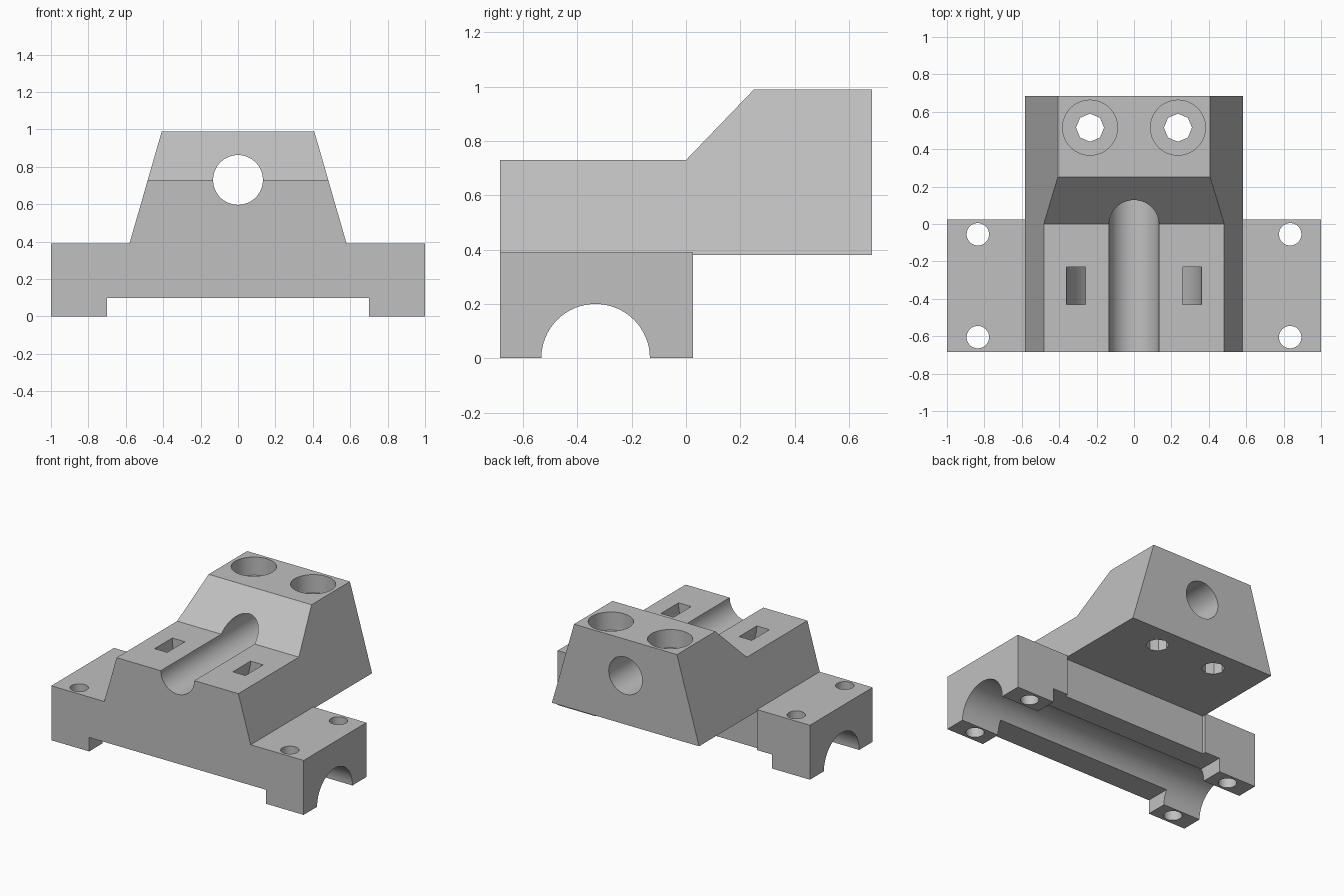
import bpy
import bmesh
from math import sin, cos, pi, radians
from mathutils import Vector

default_cube = bpy.data.objects.get("Cube")
if default_cube:
    bpy.data.objects.remove(default_cube, do_unlink=True)

grey = bpy.data.materials.new("plain grey")
grey.use_nodes = True
grey.diffuse_color = (0.53, 0.53, 0.53, 1)
grey.node_tree.nodes["Principled BSDF"].inputs["Base Color"].default_value = grey.diffuse_color


def prism(name, axis, outline, start, end):
    """Extrude a closed outline along x, y or z; the outline uses the other two axes in order."""
    def place(p, d):
        u, v = p
        return {"x": (d, u, v), "y": (u, d, v), "z": (u, v, d)}[axis]
    bm = bmesh.new()
    face = bm.faces.new([bm.verts.new(place(p, start)) for p in outline])
    top = bmesh.ops.extrude_face_region(bm, geom=[face])["geom"]
    shift = Vector(place((0, 0), end - start))
    bmesh.ops.translate(bm, vec=shift, verts=[g for g in top if isinstance(g, bmesh.types.BMVert)])
    bmesh.ops.recalc_face_normals(bm, faces=bm.faces)
    mesh = bpy.data.meshes.new(name)
    bm.to_mesh(mesh)
    bm.free()
    mesh.materials.append(grey)
    obj = bpy.data.objects.new(name, mesh)
    bpy.context.collection.objects.link(obj)
    return obj


def rect(u0, u1, v0, v1):
    return [(u0, v0), (u1, v0), (u1, v1), (u0, v1)]


def arc(u, v, r, a0, a1, steps):
    angles = [radians(a0 + (a1 - a0) * i / steps) for i in range(steps + 1)]
    return [(u + r * cos(a), v + r * sin(a)) for a in angles]


def circle(u, v, r, sides=64):
    return arc(u, v, r, 0, 360, sides)[:-1]


def combine(target, other, operation="DIFFERENCE"):
    """Apply a boolean and discard the helper shape."""
    mod = target.modifiers.new("boolean", "BOOLEAN")
    mod.operation, mod.solver, mod.object = operation, "EXACT", other
    bpy.context.view_layer.objects.active = target
    bpy.ops.object.modifier_apply(modifier=mod.name)
    bpy.data.objects.remove(other, do_unlink=True)


FRONT, BACK = -0.685, 0.685
BASE_BACK, BASE_TOP = 0.025, 0.39
BORE_Z = 0.73

# Base bar, with the shallow recess along its rear face
block = prism("bearing_block", "z", rect(-1, 1, FRONT, BASE_BACK), 0, BASE_TOP)
combine(block, prism("rear_recess", "z", rect(-0.58, 0.58, 0, 0.1), -0.1, 0.5))

# Tapered upper body: stepped side profile trimmed by a trapezoid
side = [(FRONT, 0.38), (BACK, 0.38), (BACK, 0.99), (0.25, 0.99), (0, BORE_Z), (FRONT, BORE_Z)]
body = prism("upper_body", "x", side, -0.8, 0.8)
taper = [(-0.635, 0.2), (0.635, 0.2), (0.376, 1.1), (-0.376, 1.1)]
combine(body, prism("taper", "y", taper, -0.9, 0.9), "INTERSECT")
combine(block, body, "UNION")

# Underside clearance and the lengthwise bearing groove
combine(block, prism("clearance", "z", rect(-0.7, 0.7, -1, 1), -0.1, 0.1))
combine(block, prism("groove", "x", circle(-0.333, 0, 0.2), -1.2, 1.2))

# Front-to-back bore
combine(block, prism("bore", "y", circle(0, BORE_Z, 0.133), -1, 1))

# Curved strap channel passing under the bore
ring = arc(0, BORE_Z, 0.36, 170, 370, 60) + arc(0, BORE_Z, 0.26, 370, 170, 60)
combine(block, prism("strap_channel", "y", ring, -0.43, -0.23))

for s in (-1, 1):
    # Counterbored screw holes in the raised part
    combine(block, prism("counterbore", "z", circle(s * 0.235, 0.515, 0.147), 0.86, 1.2))
    combine(block, prism("screw_hole", "z", circle(s * 0.235, 0.515, 0.075, 8), 0.2, 1.2))
    # Mounting holes in the base corners
    for y in (-0.605, -0.055):
        combine(block, prism("mount_hole", "z", circle(s * 0.835, y, 0.06, 32), -0.2, 0.6))

# Smooth the round surfaces, keep the edges crisp
bpy.ops.object.select_all(action="DESELECT")
block.select_set(True)
bpy.context.view_layer.objects.active = block
bpy.ops.object.shade_smooth_by_angle(angle=radians(30))
